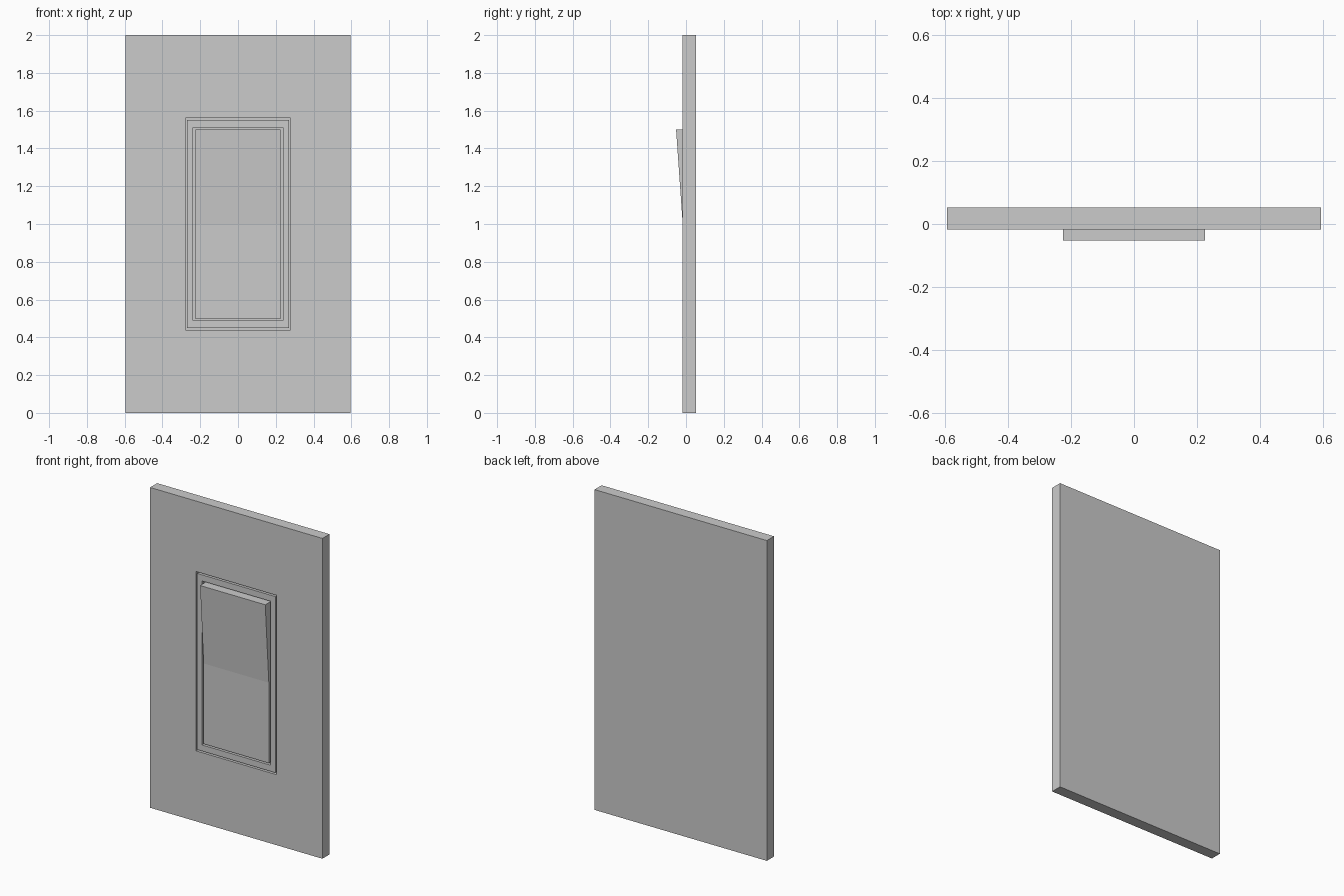
import bpy, bmesh

if "Cube" in bpy.data.objects:
    bpy.data.objects.remove(bpy.data.objects["Cube"])

FRONT, BACK, FLOOR, TIP = -0.0175, 0.0525, 0.004, -0.0525
MID = 1.0


def finish(bm, name):
    bmesh.ops.recalc_face_normals(bm, faces=bm.faces)
    mesh = bpy.data.meshes.new(name)
    bm.to_mesh(mesh)
    bm.free()
    obj = bpy.data.objects.new(name, mesh)
    bpy.context.collection.objects.link(obj)
    return obj


def nested_rectangles(name, steps):
    """Skin a solid through rectangles given as (half width, half height, y)."""
    bm = bmesh.new()
    loops = [[bm.verts.new((sx * w, y, MID + sz * h))
              for sx, sz in ((-1, -1), (1, -1), (1, 1), (-1, 1))]
             for w, h, y in steps]
    for a, b in zip(loops, loops[1:]):
        for i in range(4):
            j = (i + 1) % 4
            bm.faces.new((a[i], a[j], b[j], b[i]))
    bm.faces.new(loops[0])
    bm.faces.new(loops[-1])
    return finish(bm, name)


def side_prism(name, profile, half_width):
    """Extrude a (y, z) profile across x."""
    bm = bmesh.new()
    face = bm.faces.new([bm.verts.new((-half_width, y, z)) for y, z in profile])
    out = bmesh.ops.extrude_face_region(bm, geom=[face])
    verts = [v for v in out["geom"] if isinstance(v, bmesh.types.BMVert)]
    bmesh.ops.translate(bm, verts=verts, vec=(2 * half_width, 0, 0))
    return finish(bm, name)


# Wall plate with a thin seam groove and the pocket that holds the rocker
nested_rectangles("wall_plate", [
    (0.595, 1.0, BACK), (0.595, 1.0, FRONT),
    (0.278, 0.56, FRONT), (0.278, 0.56, FLOOR),
    (0.27, 0.55, FLOOR), (0.27, 0.55, FRONT),
    (0.237, 0.512, FRONT), (0.237, 0.512, FLOOR)])

# Rocker: flush lower half, upper half tilted outward
side_prism("rocker", [
    (FLOOR, 0.498), (FRONT, 0.498), (FRONT, MID), (TIP, 1.5), (FLOOR, 1.5)], 0.225)
